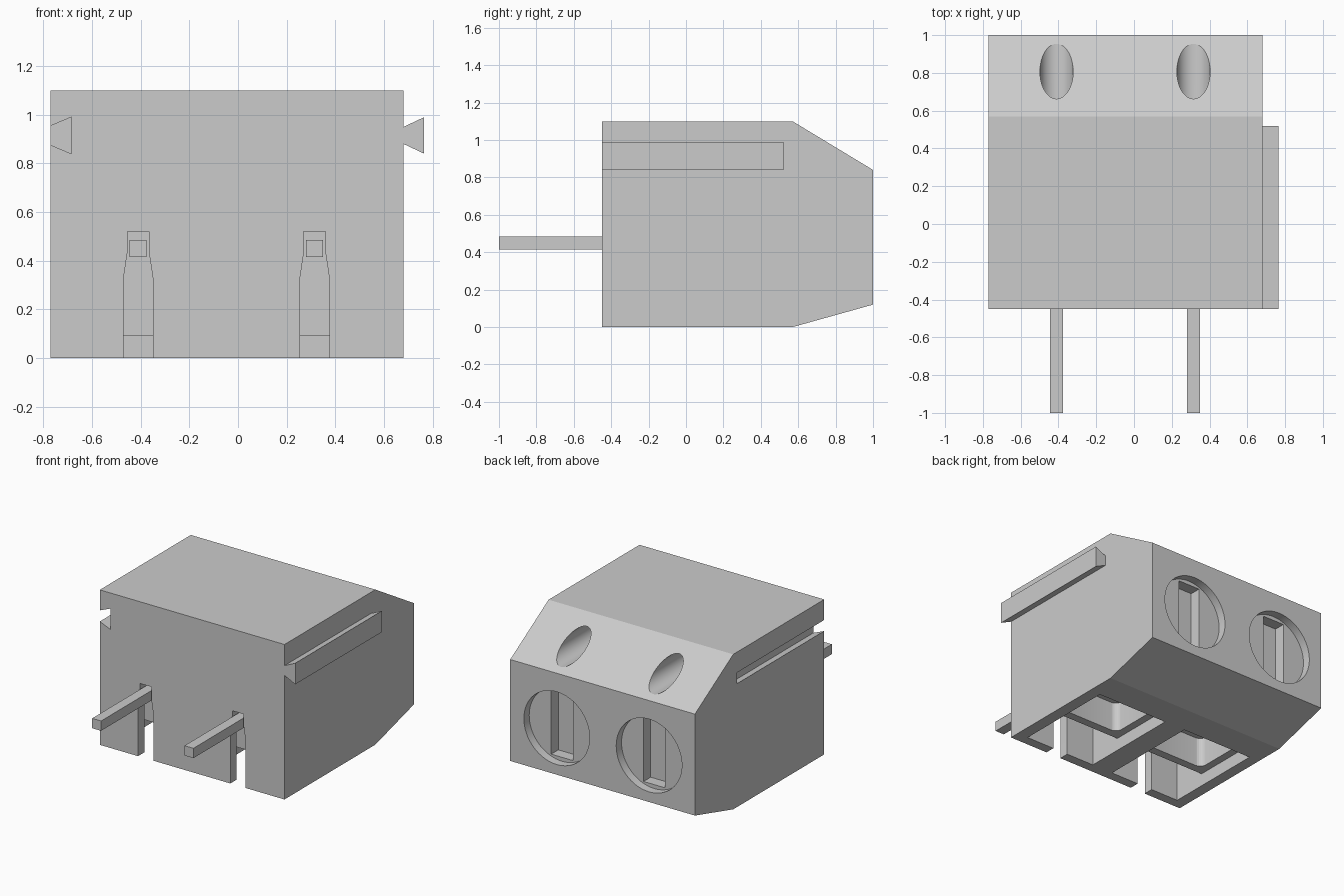
import bpy, bmesh, math
from mathutils import Vector

cube = bpy.data.objects.get("Cube")
if cube:
    bpy.data.objects.remove(cube, do_unlink=True)

grey = bpy.data.materials.new("plain grey")
grey.use_nodes = True
grey.diffuse_color = (0.6, 0.6, 0.6, 1)
grey.node_tree.nodes["Principled BSDF"].inputs["Base Color"].default_value = (0.6, 0.6, 0.6, 1)

# Ways to place a 2D profile point at a given depth along an axis
PLACE = {
    "x": lambda a, b, d: Vector((d, a, b)),
    "y": lambda a, b, d: Vector((a, d, b)),
    "z": lambda a, b, d: Vector((a, b, d)),
}


def prism(name, points, axis, low, high):
    """Extrude a closed profile between two depths along an axis."""
    bm = bmesh.new()
    face = bm.faces.new([bm.verts.new(PLACE[axis](a, b, low)) for a, b in points])
    new = bmesh.ops.extrude_face_region(bm, geom=[face])["geom"]
    shift = PLACE[axis](0, 0, high - low)
    bmesh.ops.translate(bm, vec=shift, verts=[v for v in new if isinstance(v, bmesh.types.BMVert)])
    bmesh.ops.recalc_face_normals(bm, faces=bm.faces)
    mesh = bpy.data.meshes.new(name)
    bm.to_mesh(mesh)
    bm.free()
    mesh.materials.append(grey)
    obj = bpy.data.objects.new(name, mesh)
    bpy.context.collection.objects.link(obj)
    return obj


def rect(x0, x1, y0, y1):
    return [(x0, y0), (x1, y0), (x1, y1), (x0, y1)]


def circle(cx, cy, radius, sides=64):
    turn = 2 * math.pi / sides
    return [(cx + radius * math.cos(i * turn), cy + radius * math.sin(i * turn)) for i in range(sides)]


def rounded_rect(x0, x1, y0, y1, r, steps=6):
    corners = [(x1 - r, y1 - r), (x0 + r, y1 - r), (x0 + r, y0 + r), (x1 - r, y0 + r)]
    return [(cx + r * math.cos((k + i / steps) * math.pi / 2),
             cy + r * math.sin((k + i / steps) * math.pi / 2))
            for k, (cx, cy) in enumerate(corners) for i in range(steps + 1)]


def cut(target, points, axis, low, high):
    """Remove an extruded profile from the target."""
    cutter = prism("cutter", points, axis, low, high)
    cutter.hide_render = True
    mod = target.modifiers.new("cut", "BOOLEAN")
    mod.operation, mod.solver, mod.object = "DIFFERENCE", "EXACT", cutter
    bpy.context.view_layer.objects.active = target
    bpy.ops.object.modifier_apply(modifier=mod.name)
    bpy.data.objects.remove(cutter, do_unlink=True)


LEFT, RIGHT, FRONT, BACK = 0.68, -0.77, -0.45, 1.0

# Housing with a sloped upper and lower back
housing = prism("housing", [(FRONT, 0), (0.57, 0), (BACK, 0.12), (BACK, 0.84),
                            (0.57, 1.10), (FRONT, 1.10)], "x", RIGHT, LEFT)


def dovetail(x, grow=0.0):
    return [(x - grow, 0.88), (x + 0.085, 0.84), (x + 0.085, 0.99), (x - grow, 0.95)]


# Dovetail groove on one side, matching rail on the other
cut(housing, dovetail(RIGHT, 0.01), "y", FRONT - 0.05, 0.53)
prism("dovetail_rail", dovetail(LEFT), "y", FRONT, 0.52)

for label, x in (("right", -0.41), ("left", 0.315)):
    # Screw access hole through the upper slope
    cut(housing, circle(x, 0.956, 0.088), "y", 0.3, 1.1)
    # Round wire entry with a slot in its floor
    cut(housing, circle(x, 0.45, 0.258), "y", BACK - 0.06, 1.1)
    cut(housing, rect(x - 0.085, x + 0.085, 0.22, 0.68), "y", BACK - 0.14, BACK - 0.03)
    # Underside: shallow pocket, deep front chamber, rounded clamp well
    cut(housing, rect(x - 0.28, x + 0.28, -0.38, 0.36), "z", -0.05, 0.09)
    cut(housing, rect(x - 0.28, x + 0.28, -0.38, -0.13), "z", -0.05, 0.525)
    cut(housing, rounded_rect(x - 0.225, x + 0.225, -0.07, 0.30, 0.05), "z", 0.05, 0.30)
    # Tapered slot in the front wall
    half = [(0.06, -0.05), (0.06, 0.33), (0.045, 0.43), (0.045, 0.52)]
    slot = [(x + a, z) for a, z in half] + [(x - a, z) for a, z in reversed(half)]
    cut(housing, slot, "y", FRONT - 0.05, -0.3)
    # Square contact pin
    prism(label + "_pin", rect(x - 0.035, x + 0.035, 0.415, 0.485), "y", -1.0, -0.1)

# Smooth the round holes, keep the edges crisp
bpy.ops.object.select_all(action="DESELECT")
housing.select_set(True)
bpy.context.view_layer.objects.active = housing
bpy.ops.object.shade_smooth_by_angle(angle=math.radians(14))
